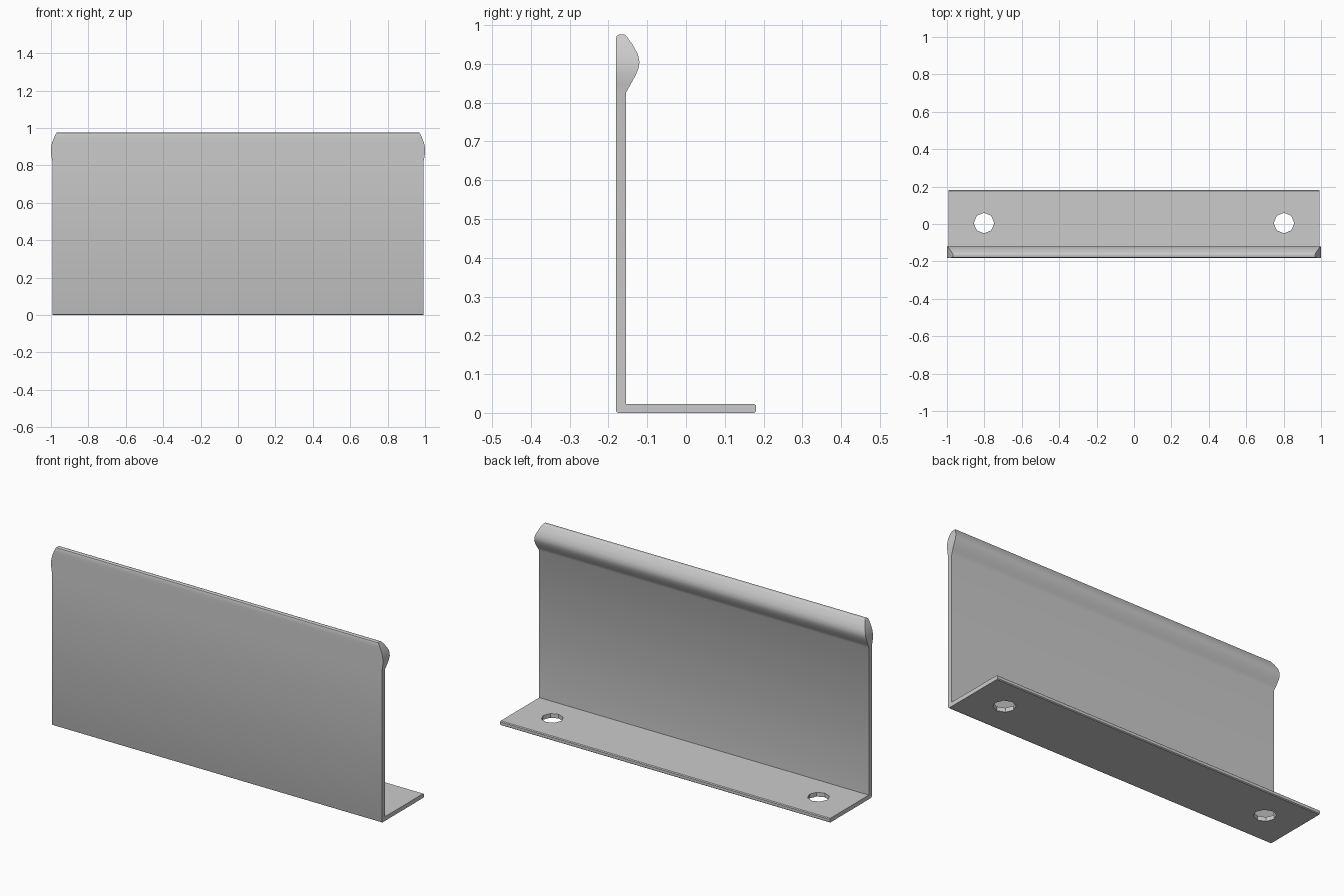
import bpy, bmesh, math

if "Cube" in bpy.data.objects:
    bpy.data.objects.remove(bpy.data.objects["Cube"])

metal = bpy.data.materials.new("light_grey")
metal.diffuse_color = (0.6, 0.6, 0.6, 1)
metal.use_nodes = True
metal.node_tree.nodes["Principled BSDF"].inputs["Base Color"].default_value = metal.diffuse_color


def finish(ob, angle=35):
    ob.data.materials.clear()
    ob.data.materials.append(metal)
    bpy.ops.object.select_all(action='DESELECT')
    ob.select_set(True)
    bpy.context.view_layer.objects.active = ob
    bpy.ops.object.shade_smooth_by_angle(angle=math.radians(angle))


def stacked_body(name, rows):
    """Closed body from rows of (z, front y, back y, half width)."""
    bm = bmesh.new()
    rings = [[bm.verts.new(p) for p in ((-w, f, z), (w, f, z), (w, b, z), (-w, b, z))]
             for z, f, b, w in rows]
    for lo, hi in zip(rings, rings[1:]):
        for i in range(4):
            j = (i + 1) % 4
            bm.faces.new((lo[i], lo[j], hi[j], hi[i]))
    bm.faces.new(rings[0][::-1])
    bm.faces.new(rings[-1])
    bmesh.ops.recalc_face_normals(bm, faces=bm.faces)
    me = bpy.data.meshes.new(name)
    bm.to_mesh(me)
    bm.free()
    ob = bpy.data.objects.new(name, me)
    bpy.context.collection.objects.link(ob)
    return ob


# Upright plate with the thickened bead along its top edge
W = 0.993
upright = stacked_body("upright_plate_with_bead", [
    (0.0, -0.174, -0.155, W), (0.002, -0.179, -0.155, W), (0.007, -0.181, -0.155, W),
    (0.825, -0.181, -0.155, W), (0.845, -0.181, -0.144, 0.997),
    (0.870, -0.181, -0.130, 1.0), (0.890, -0.181, -0.122, 1.0),
    (0.905, -0.181, -0.120, 0.998), (0.925, -0.181, -0.124, 0.993),
    (0.950, -0.181, -0.138, 0.983), (0.968, -0.180, -0.151, 0.974),
    (0.973, -0.178, -0.155, 0.971), (0.975, -0.174, -0.159, 0.969)])
finish(upright)

# Foot flange with a softened free edge
flange = stacked_body("foot_flange", [
    (0.0, -0.174, 0.176, W), (0.004, -0.165, 0.181, W),
    (0.019, -0.165, 0.181, W), (0.023, -0.165, 0.176, W)])

# Two eight-sided screw holes
for side in (-1, 1):
    bpy.ops.mesh.primitive_cylinder_add(vertices=8, radius=0.055, depth=0.2,
                                        location=(side * 0.802, 0.005, 0.01))
    cutter = bpy.context.object
    cutter.name = "hole_cutter"
    mod = flange.modifiers.new("screw_hole", 'BOOLEAN')
    mod.operation = 'DIFFERENCE'
    mod.solver = 'EXACT'
    mod.object = cutter
    bpy.context.view_layer.objects.active = flange
    bpy.ops.object.modifier_apply(modifier=mod.name)
    bpy.data.objects.remove(cutter)
finish(flange)
